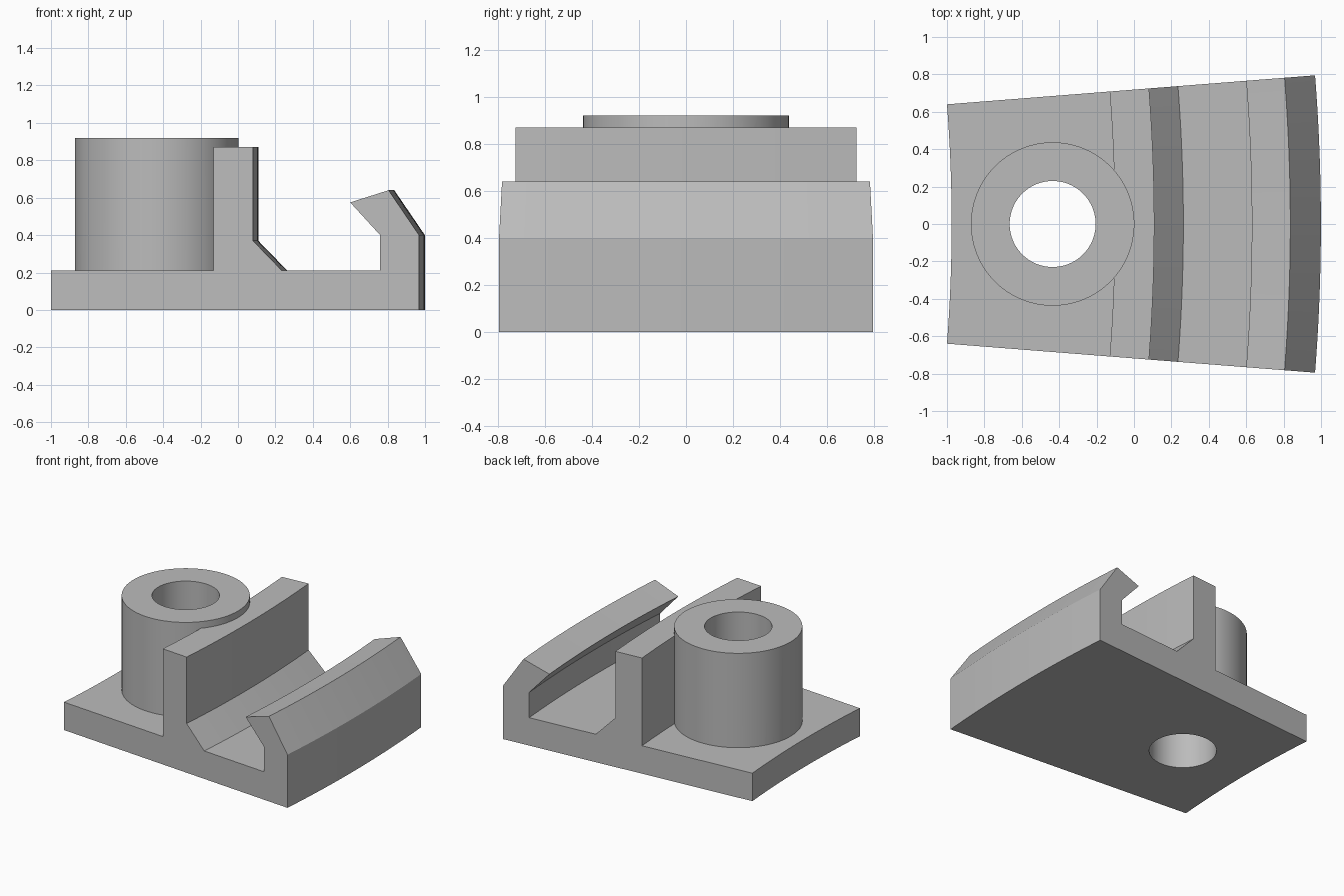
import bpy, bmesh, math
from mathutils import Matrix, Vector

cube = bpy.data.objects.get("Cube")
if cube:
    bpy.data.objects.remove(cube)

grey = bpy.data.materials.new("plain grey")
grey.use_nodes = True
colour = (0.5, 0.5, 0.5, 1)
grey.diffuse_color = colour
grey.node_tree.nodes["Principled BSDF"].inputs["Base Color"].default_value = colour

AXIS_X = -9.13               # centre of the large sweep
HALF = math.radians(4.5)     # half of the swept angle
STEPS = 24
BOSS_X = -0.435


def make_object(name, bm):
    bmesh.ops.recalc_face_normals(bm, faces=bm.faces)
    mesh = bpy.data.meshes.new(name)
    bm.to_mesh(mesh)
    bm.free()
    mesh.materials.append(grey)
    obj = bpy.data.objects.new(name, mesh)
    bpy.context.collection.objects.link(obj)
    return obj


def cylinder(name, radius, bottom, top):
    bm = bmesh.new()
    bmesh.ops.create_cone(bm, cap_ends=True, segments=96, radius1=radius, radius2=radius,
                          depth=top - bottom,
                          matrix=Matrix.Translation((BOSS_X, 0, (top + bottom) / 2)))
    return make_object(name, bm)


# Base, upright wall and hooked lip: one cross-section swept along a shallow arc
profile = [(-1, 0), (-1, 0.21), (-0.13, 0.21), (-0.13, 0.87), (0.08, 0.87), (0.08, 0.37),
           (0.235, 0.21), (0.76, 0.21), (0.76, 0.4), (0.6, 0.575), (0.805, 0.64),
           (0.968, 0.4), (0.968, 0)]
bm = bmesh.new()
rings = []
for i in range(STEPS + 1):
    a = HALF * (2 * i / STEPS - 1)
    ring = []
    for x, z in profile:
        r = (x - AXIS_X) / math.cos(HALF)
        ring.append(bm.verts.new(Vector((AXIS_X + r * math.cos(a), r * math.sin(a), z))))
    rings.append(ring)
count = len(profile)
for lower, upper in zip(rings, rings[1:]):
    for j in range(count):
        k = (j + 1) % count
        bm.faces.new((lower[j], lower[k], upper[k], upper[j]))
bm.faces.new(rings[0])
bm.faces.new(rings[-1])
bracket = make_object("hooked_bracket", bm)

# Boss joined to the base, then bored right through
boss = cylinder("boss", 0.437, 0.1, 0.92)
bore = cylinder("bore_cutter", 0.23, -0.2, 1.2)
bpy.ops.object.select_all(action="DESELECT")
bpy.context.view_layer.objects.active = bracket
bracket.select_set(True)
for tool, operation in ((boss, "UNION"), (bore, "DIFFERENCE")):
    tool.hide_render = True
    mod = bracket.modifiers.new(tool.name, "BOOLEAN")
    mod.operation = operation
    mod.solver = "EXACT"
    mod.object = tool
    bpy.ops.object.modifier_apply(modifier=mod.name)
    bpy.data.objects.remove(tool)

bpy.ops.object.shade_smooth_by_angle(angle=math.radians(25))
